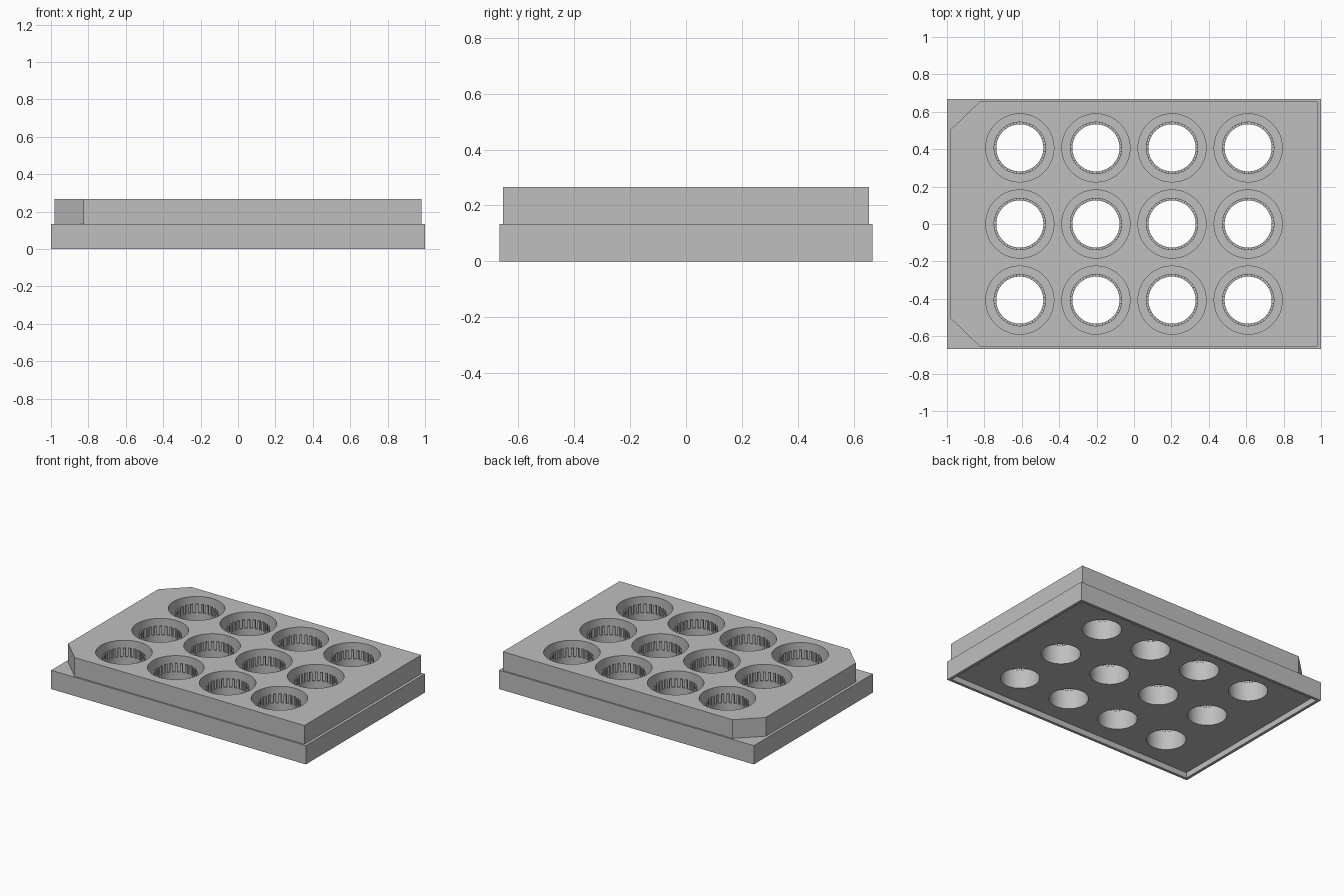
import bpy, bmesh, math
from math import radians, cos, sin, tau

if "Cube" in bpy.data.objects:
    bpy.data.objects.remove(bpy.data.objects["Cube"], do_unlink=True)

SEGMENTS = 96
HOLE_R, RING_R, WELL_R = 0.126, 0.14, 0.182
STEP_Z, TOP_Z = 0.133, 0.266
SLOT_Z, TOOTH_Z = 0.175, 0.235
PITCH = 0.407
CENTRES = [((c - 1.5) * PITCH, (r - 1) * PITCH) for r in range(3) for c in range(4)]

grey = bpy.data.materials.new("plain_grey")
grey.use_nodes = True
grey.diffuse_color = (0.52, 0.52, 0.52, 1)
grey.node_tree.nodes["Principled BSDF"].inputs["Base Color"].default_value = (0.52, 0.52, 0.52, 1)


def add_object(name, bm):
    bmesh.ops.recalc_face_normals(bm, faces=bm.faces)
    mesh = bpy.data.meshes.new(name)
    bm.to_mesh(mesh)
    bm.free()
    mesh.materials.append(grey)
    obj = bpy.data.objects.new(name, mesh)
    bpy.context.collection.objects.link(obj)
    return obj


def add_prism(bm, outline, z0, z1):
    low = [bm.verts.new((x, y, z0)) for x, y in outline]
    high = [bm.verts.new((x, y, z1)) for x, y in outline]
    bm.faces.new(low[::-1])
    bm.faces.new(high)
    for i in range(len(low)):
        j = (i + 1) % len(low)
        bm.faces.new((low[i], low[j], high[j], high[i]))


def prism(name, outlines, z0, z1):
    bm = bmesh.new()
    for outline in outlines:
        add_prism(bm, outline, z0, z1)
    return add_object(name, bm)


def rectangle(hx, hy):
    return [(-hx, -hy), (hx, -hy), (hx, hy), (-hx, hy)]


def circle(centre, radius):
    return [(centre[0] + radius * cos(tau * k / SEGMENTS),
             centre[1] + radius * sin(tau * k / SEGMENTS)) for k in range(SEGMENTS)]


def cut(obj, cutters):
    """Subtract the cutters, bake the result and remove them."""
    for cutter in cutters:
        cutter.hide_render = True
        mod = obj.modifiers.new("cut", 'BOOLEAN')
        mod.operation = 'DIFFERENCE'
        mod.solver = 'EXACT'
        mod.object = cutter
    bpy.context.view_layer.update()
    baked = bpy.data.meshes.new_from_object(obj.evaluated_get(bpy.context.evaluated_depsgraph_get()))
    obj.modifiers.clear()
    obj.data = baked
    for cutter in cutters:
        bpy.data.objects.remove(cutter, do_unlink=True)


def smooth(obj):
    obj.data.shade_smooth()
    obj.data.set_sharp_from_angle(angle=radians(30))


# Base tray with a shallow recess underneath and twelve through holes
base = prism("base_tray", [rectangle(1, 0.667)], 0, STEP_Z)
cut(base, [
    prism("recess_cutter", [rectangle(0.98, 0.647)], -0.1, 0.04),
    prism("hole_cutter", [circle(c, HOLE_R) for c in CENTRES], -0.2, 0.3),
])
smooth(base)

# Upper plate with two clipped corners on its right end and wide wells
plate = prism("upper_plate", [[(-0.825, -0.655), (0.98, -0.655), (0.98, 0.655),
                               (-0.825, 0.655), (-0.98, 0.505), (-0.98, -0.505)]],
              STEP_Z, TOP_Z)
cut(plate, [prism("well_cutter", [circle(c, WELL_R) for c in CENTRES], 0, 0.5)])
smooth(plate)


# Slotted ring standing inside each well
def slotted_ring(name, centre):
    bm = bmesh.new()
    inner, outer = circle(centre, HOLE_R), circle(centre, RING_R)

    def quad(*points):
        bm.faces.new([bm.verts.new(p) for p in points])

    def band(a, b, z0, z1):
        quad((*a, z0), (*b, z0), (*b, z1), (*a, z1))

    for k in range(SEGMENTS):
        n = (k + 1) % SEGMENTS
        is_tooth = (k // 2) % 2 == 0
        z = TOOTH_Z if is_tooth else SLOT_Z
        for ring in (inner, outer):
            band(ring[k], ring[n], STEP_Z, SLOT_Z)
            if is_tooth:
                band(ring[k], ring[n], SLOT_Z, TOOTH_Z)
        quad((*inner[k], z), (*outer[k], z), (*outer[n], z), (*inner[n], z))
        if k % 2 == 0:
            band(inner[k], outer[k], SLOT_Z, TOOTH_Z)
    bmesh.ops.remove_doubles(bm, verts=bm.verts, dist=0.0001)
    ring_obj = add_object(name, bm)
    smooth(ring_obj)


for i, centre in enumerate(CENTRES):
    slotted_ring(f"slotted_ring_{i + 1}", centre)
